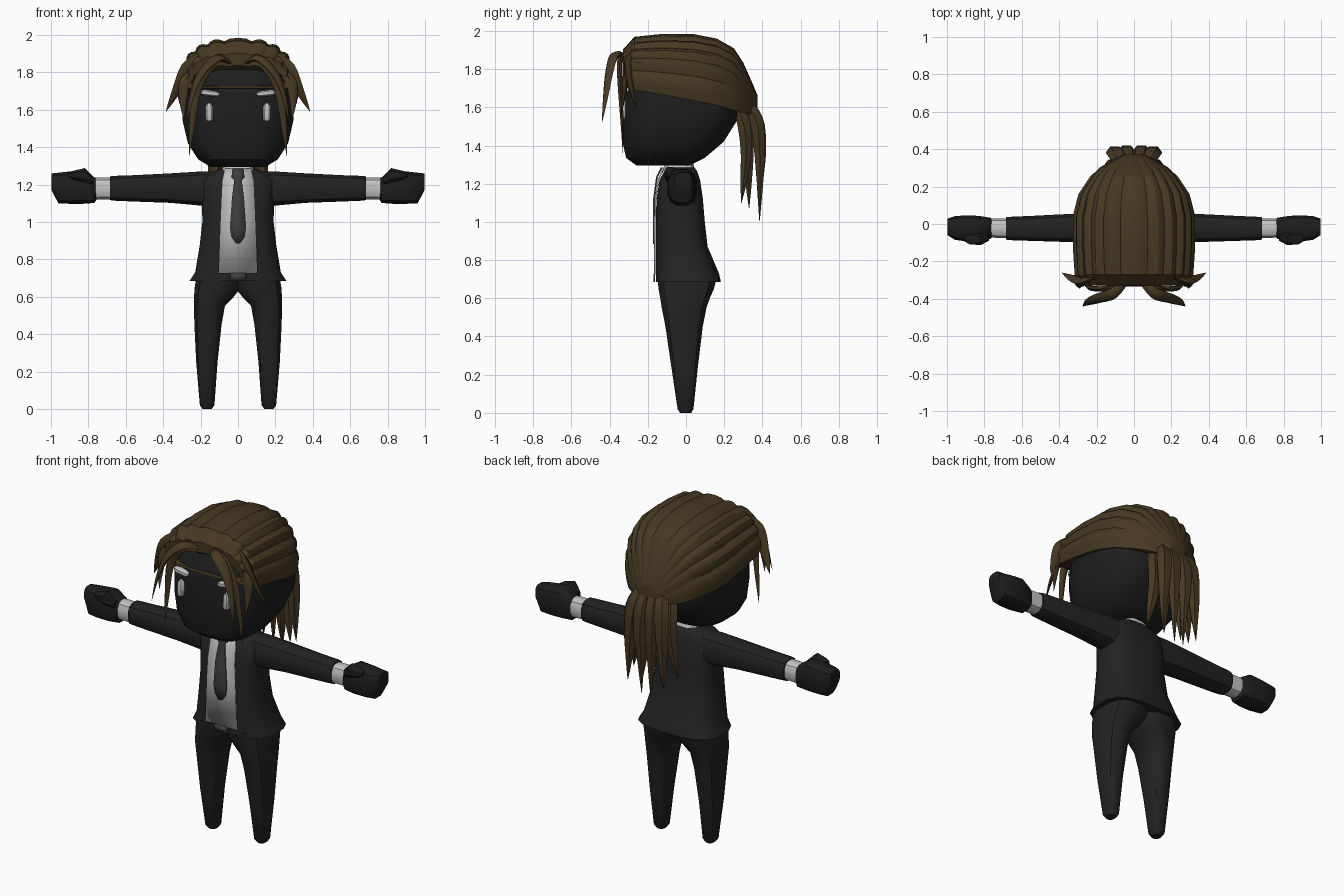
import bpy, math
from mathutils import Vector


def colour(name, rgb):
    m = bpy.data.materials.new(name)
    m.diffuse_color = (*rgb, 1)
    return m


SUIT = colour("suit black", (0.0165, 0.0165, 0.0165))
SKIN = colour("face black", (0.0125, 0.0125, 0.0125))
HAIR = colour("hair brown", (0.062, 0.041, 0.017))
WHITE = colour("shirt white", (0.55, 0.55, 0.55))
GREY = colour("tie grey", (0.05, 0.05, 0.053))


def make(name, verts, faces, mat, mirror=False, angle=35):
    me = bpy.data.meshes.new(name)
    me.from_pydata([tuple(v) for v in verts], [], faces)
    me.materials.append(mat)
    ob = bpy.data.objects.new(name, me)
    bpy.context.collection.objects.link(ob)
    bpy.ops.object.select_all(action='DESELECT')
    ob.select_set(True)
    bpy.context.view_layer.objects.active = ob
    bpy.ops.object.mode_set(mode='EDIT')
    bpy.ops.mesh.select_all(action='SELECT')
    bpy.ops.mesh.normals_make_consistent(inside=False)
    bpy.ops.object.mode_set(mode='OBJECT')
    bpy.ops.object.shade_smooth_by_angle(angle=math.radians(angle))
    if mirror:
        ob.modifiers.new("Mirror", 'MIRROR').use_mirror_merge = False
    return ob


def skin_rings(rings):
    """Flatten closed rings into verts and faces, with end caps."""
    n = len(rings[0])
    verts = [v for r in rings for v in r]
    faces = [(k * n + i, k * n + (i + 1) % n, (k + 1) * n + (i + 1) % n, (k + 1) * n + i)
             for k in range(len(rings) - 1) for i in range(n)]
    faces += [tuple(range(n))[::-1], tuple(range(len(verts) - n, len(verts)))]
    return verts, faces


def loft(name, axis, rows, mat, n=16, p=0.65, mirror=False):
    """Rows: position on the axis, then low/high limits on the other two axes."""
    rings = []
    for t, a0, a1, b0, b1 in rows:
        ring = []
        for i in range(n):
            th = 2 * math.pi * (i + 0.5) / n
            c, s = math.cos(th), math.sin(th)
            a = (a0 + a1) / 2 + (a1 - a0) / 2 * math.copysign(abs(c) ** p, c)
            b = (b0 + b1) / 2 + (b1 - b0) / 2 * math.copysign(abs(s) ** p, s)
            ring.append((t, a, b) if axis == 'x' else (a, b, t))
        rings.append(ring)
    return make(name, *skin_rings(rings), mat, mirror)


def plate(name, rows, mat):
    """Thin front panel; rows: z, half width, y."""
    verts = [(s * w, y, z) for z, w, y in rows for s in (-1, 1)]
    faces = [(2 * k, 2 * k + 1, 2 * k + 3, 2 * k + 2) for k in range(len(rows) - 1)]
    ob = make(name, verts, faces, mat)
    mod = ob.modifiers.new("Solidify", 'SOLIDIFY')
    mod.thickness, mod.offset = 0.008, 0


def strand(name, pts, width, thick, side):
    """Tapered lock of hair along a smooth path."""
    P = [Vector(q) for q in pts]
    P = [2 * P[0] - P[1]] + P + [2 * P[-1] - P[-2]]
    path = []
    for k in range(1, len(P) - 2):
        for j in range(4):
            t, (a, b, c, d) = j / 4, P[k - 1:k + 3]
            path.append(0.5 * (2 * b + (c - a) * t + (2 * a - 5 * b + 4 * c - d) * t * t
                               + (3 * b - a - 3 * c + d) * t ** 3))
    path.append(P[-2])
    rings = []
    for i, q in enumerate(path):
        f = i / (len(path) - 1)
        tan = (path[min(i + 1, len(path) - 1)] - path[max(i - 1, 0)]).normalized()
        s = Vector(side)
        s = (s - tan * s.dot(tan)).normalized()
        nrm = s.cross(tan)
        k = min(1, 0.55 + 1.4 * f) * (1 - f ** 2.2) + 0.02
        rings.append([q + s * width * k * math.cos(a) + nrm * thick * k * math.sin(a)
                      for a in (j * math.pi / 3 for j in range(6))])
    make(name, *skin_rings(rings), HAIR, True, 50)


# Head
loft("head", 'z', [(1.295, -.15, .15, -.26, .02), (1.335, -.215, .215, -.315, .10),
                   (1.42, -.27, .27, -.335, .20), (1.54, -.298, .298, -.337, .275),
                   (1.68, -.298, .298, -.335, .28), (1.80, -.265, .265, -.31, .21),
                   (1.88, -.18, .18, -.24, .12)], SKIN, 20)
# Eyes and brows
loft("eye", 'z', [(1.54, .14, .168, -.343, -.31), (1.55, .132, .176, -.347, -.31),
                  (1.62, .134, .174, -.347, -.31), (1.635, .145, .165, -.341, -.31)],
     WHITE, 8, mirror=True)
loft("brow", 'x', [(.10, -.343, -.31, 1.675, 1.692), (.115, -.35, -.31, 1.668, 1.70),
                   (.18, -.346, -.30, 1.674, 1.71), (.198, -.335, -.30, 1.682, 1.704)],
     WHITE, 8, mirror=True)

# Jacket and collar
loft("jacket", 'z', [(.685, -.262, .262, -.158, .185), (.73, -.232, .232, -.16, .175),
                     (.87, -.208, .208, -.16, .115), (1.0, -.193, .193, -.16, .10),
                     (1.12, -.195, .195, -.156, .09), (1.22, -.20, .20, -.14, .075),
                     (1.265, -.15, .15, -.115, .06), (1.285, -.09, .09, -.09, .045)], SUIT)
loft("collar", 'z', [(1.255, -.10, .10, -.13, .055), (1.305, -.075, .075, -.11, .04)], WHITE, 12)
# Shirt front, tie and buckle
plate("shirt_front", [(.725, .105, -.163), (1.0, .095, -.163), (1.12, .09, -.16),
                      (1.22, .085, -.145), (1.285, .07, -.118)], WHITE)
plate("tie", [(.885, .012, -.170), (.92, .036, -.170), (.97, .044, -.170), (1.12, .033, -.168),
              (1.225, .02, -.154), (1.24, .034, -.15), (1.285, .03, -.128)], GREY)
plate("buckle", [(.685, .042, -.165), (.728, .042, -.167)], GREY)

# Arms, cuffs, hands
loft("sleeve", 'x', [(.10, -.10, .06, 1.07, 1.272), (.20, -.10, .06, 1.085, 1.272),
                     (.36, -.098, .055, 1.10, 1.262), (.55, -.092, .045, 1.107, 1.252),
                     (.665, -.088, .04, 1.112, 1.248), (.685, -.085, .037, 1.115, 1.245)],
     SUIT, 12, 0.75, True)
loft("cuff", 'x', [(.66, -.078, .03, 1.12, 1.238), (.765, -.074, .03, 1.118, 1.238)],
     WHITE, 12, 0.75, True)
loft("hand", 'x', [(.75, -.06, .02, 1.13, 1.225), (.767, -.08, .035, 1.10, 1.24),
                   (.83, -.095, .045, 1.095, 1.28), (.90, -.095, .048, 1.095, 1.272),
                   (.96, -.085, .043, 1.098, 1.265), (.998, -.06, .03, 1.17, 1.26)],
     SKIN, 12, 0.65, True)
loft("thumb", 'x', [(.775, -.09, -.05, 1.20, 1.245), (.82, -.115, -.05, 1.21, 1.29),
                    (.88, -.11, -.05, 1.225, 1.275), (.905, -.095, -.06, 1.24, 1.262)],
     SKIN, 8, 0.7, True)

# Trouser legs, meeting at the hips
loft("trouser_leg", 'z', [(0, .14, .19, -.032, .028), (.02, .125, .205, -.045, .04),
                          (.25, .108, .225, -.08, .065), (.45, .086, .235, -.11, .09),
                          (.55, .068, .238, -.13, .11), (.60, .02, .238, -.138, .128),
                          (.65, -.02, .235, -.148, .15), (.71, -.02, .225, -.153, .165)],
     SUIT, 12, 0.75, True)

# Swept-back hair cap: scalloped arches from hairline to ponytail root
arches = [(-.27, .23, 1.73, 1.80), (-.325, .25, 1.725, 1.835), (-.33, .275, 1.715, 1.90),
          (-.27, .315, 1.69, 1.965), (-.12, .325, 1.665, 1.98), (.04, .325, 1.635, 1.978),
          (.16, .295, 1.61, 1.955), (.25, .235, 1.585, 1.905), (.30, .185, 1.57, 1.83),
          (.345, .11, 1.56, 1.73), (.375, .05, 1.56, 1.66)]
bump = (-.035, .0, .015, .0)
LOCKS = 11
cols = LOCKS * 4 + 1
verts = []
for y, w, base, top in arches:
    for i in range(cols):
        th = math.pi * i / (cols - 1)
        r = 1 + bump[i % 4]
        c, s = math.cos(th), math.sin(th)
        verts.append((w * r * math.copysign(abs(c) ** .75, c), y,
                      base + (top - base) * r * abs(s) ** .75))
faces = [(k * cols + i, k * cols + i + 1, (k + 1) * cols + i + 1, (k + 1) * cols + i)
         for k in range(len(arches) - 1) for i in range(cols - 1)]
# underside closes towards the head
faces += [(k * cols, (k + 1) * cols, (k + 2) * cols - 1, (k + 1) * cols - 1)
          for k in range(len(arches) - 1)]
faces.append(tuple(range(len(verts) - cols, len(verts))))
make("hair_cap", verts, faces, HAIR, False, 25)

# Front locks
strand("front_lock", [(.04, -.30, 1.85), (.11, -.37, 1.875), (.20, -.40, 1.79),
                      (.25, -.42, 1.66), (.275, -.44, 1.52)], .035, .02, (.5, .8, .3))
strand("long_lock", [(.05, -.31, 1.845), (.14, -.345, 1.845), (.215, -.345, 1.72),
                     (.245, -.335, 1.52), (.262, -.33, 1.35)], .032, .018, (1, 0, .5))
strand("temple_lock", [(.19, -.27, 1.89), (.27, -.30, 1.82), (.325, -.29, 1.71),
                       (.385, -.26, 1.59)], .045, .022, (.8, -.5, .6))
strand("short_lock", [(.22, -.28, 1.84), (.28, -.315, 1.76), (.295, -.325, 1.66),
                      (.29, -.345, 1.55)], .035, .018, (1, .2, .3))

# Ponytail in layers: middle x, middle y, tip x, tip y, tip z
for k, (mx, my, tx, ty, tz) in enumerate([(.04, .39, .03, .385, 1.0), (.105, .385, .12, .39, 1.06),
                                          (.05, .325, .06, .33, 1.07), (.115, .315, .15, .29, 1.10)]):
    strand("ponytail_%d" % (k + 1),
           [(mx * .4, my - .09, 1.65), (mx * .85, my - .02, 1.54), (mx, my, 1.38),
            ((mx + tx) / 2, (my + ty) / 2, 1.22), (tx, ty, tz)], .055, .042, (1, 0, 0))
